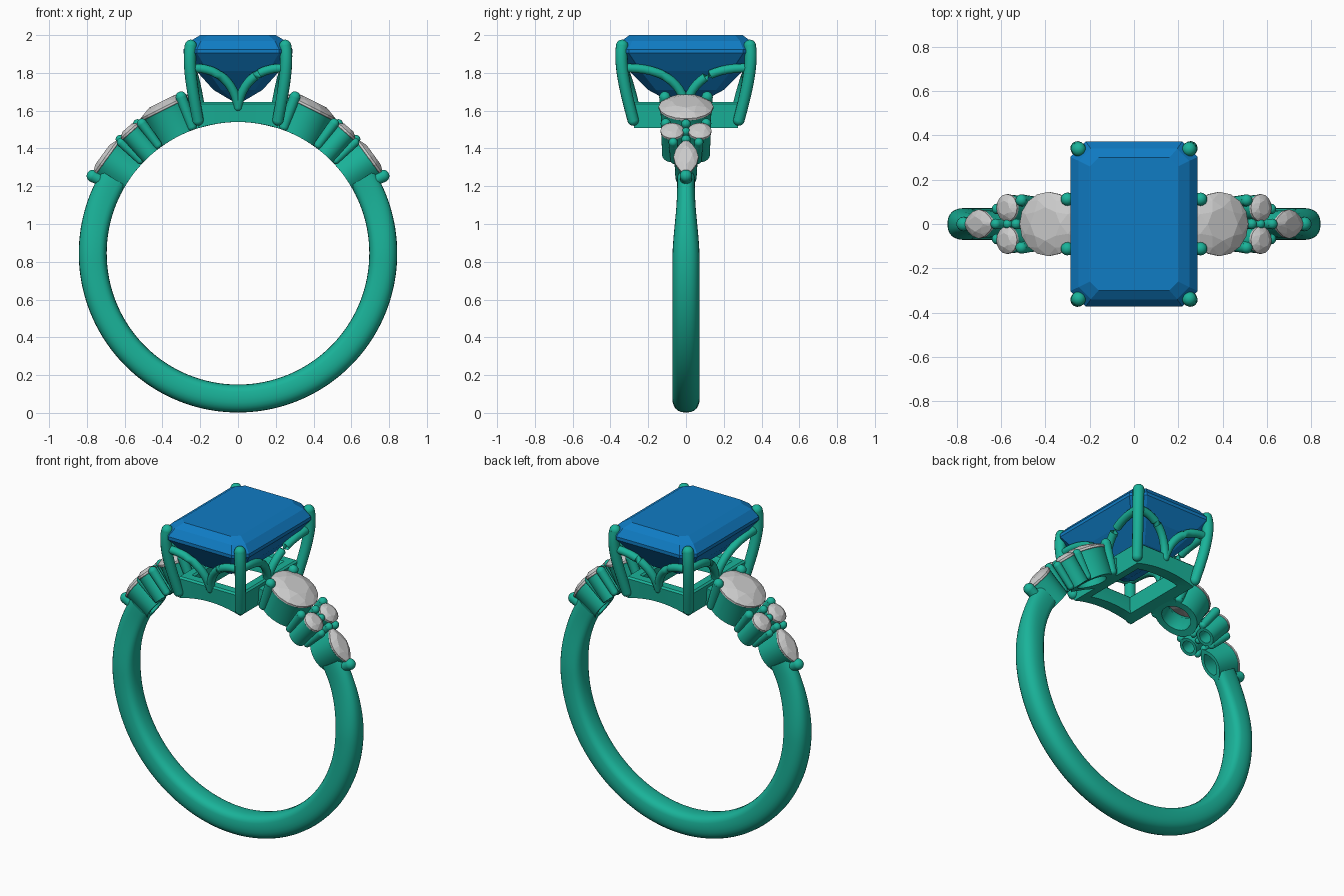
import bpy, bmesh
from math import sin, cos, pi, radians, hypot
from mathutils import Vector, Matrix
from mathutils.geometry import interpolate_bezier

if "Cube" in bpy.data.objects:
    bpy.data.objects.remove(bpy.data.objects["Cube"])

CZ, R_IN, R_OUT = 0.845, 0.695, 0.843     # ring centre height, inner and outer radius


def material(name, col):
    m = bpy.data.materials.new(name)
    m.diffuse_color = (*col, 1)
    m.use_nodes = True
    m.node_tree.nodes["Principled BSDF"].inputs["Base Color"].default_value = m.diffuse_color
    return m


METAL = material("green_metal", (0.01, 0.45, 0.32))
BLUE = material("blue_gem", (0.005, 0.20, 0.55))


def finish(bm, name, mat=None, smooth=True, clamp=False):
    if clamp:                              # keep the finger hole perfectly round
        for v in bm.verts:
            d = hypot(v.co.x, v.co.z - CZ)
            if 0 < d < R_IN:
                v.co.x *= R_IN / d
                v.co.z = CZ + (v.co.z - CZ) * R_IN / d
    bmesh.ops.recalc_face_normals(bm, faces=bm.faces)
    me = bpy.data.meshes.new(name)
    bm.to_mesh(me)
    bm.free()
    ob = bpy.data.objects.new(name, me)
    bpy.context.collection.objects.link(ob)
    if mat:
        me.materials.append(mat)
    if smooth:
        bpy.ops.object.select_all(action='DESELECT')
        ob.select_set(True)
        bpy.context.view_layer.objects.active = ob
        bpy.ops.object.shade_smooth_by_angle(angle=radians(40))
    return ob


def skin(bm, loops, closed=False, caps=True):
    """Join matching vertex loops with quads."""
    rings = [[bm.verts.new(p) for p in lp] for lp in loops]
    n = len(rings[0])
    pairs = list(zip(rings, rings[1:])) + ([(rings[-1], rings[0])] if closed else [])
    for a, b in pairs:
        for i in range(n):
            j = (i + 1) % n
            bm.faces.new((a[i], a[j], b[j], b[i]))
    if caps and not closed:
        bm.faces.new(rings[0])
        bm.faces.new(rings[-1])


def rod(bm, pts, r0, r1=None, seg=14):
    """Round rod along points, with ball ends."""
    pts = [Vector(p) for p in pts]
    r1 = r1 or r0
    loops = []
    for i, p in enumerate(pts):
        t = (pts[min(i + 1, len(pts) - 1)] - pts[max(i - 1, 0)]).normalized()
        a = t.cross(Vector((0.31, 0.9, 0.2)) if abs(t.z) > 0.5 else Vector((0, 0, 1))).normalized()
        b = t.cross(a)
        r = r0 + (r1 - r0) * i / (len(pts) - 1)
        loops.append([p + (a * cos(2 * pi * k / seg) + b * sin(2 * pi * k / seg)) * r for k in range(seg)])
    skin(bm, loops)
    for p, r in ((pts[0], r0), (pts[-1], r1)):
        bmesh.ops.create_uvsphere(bm, u_segments=seg, v_segments=10, radius=r, matrix=Matrix.Translation(p))


def bez(*p, n=14):
    return interpolate_bezier(*[Vector(q) for q in p], n)


def place(deg, y, r):
    """Local frame on the ring: z points outward, x along the band."""
    return (Matrix.Translation((0, 0, CZ)) @ Matrix.Rotation(radians(deg), 4, 'Y')
            @ Matrix.Translation((0, y, r)))


def gem(loops, name, mat=None):
    """Faceted stone as the hull of its facet corners."""
    bm = bmesh.new()
    for p in loops:
        bm.verts.new(p)
    bmesh.ops.convex_hull(bm, input=bm.verts)
    bmesh.ops.dissolve_limit(bm, angle_limit=radians(1.5), verts=bm.verts, edges=bm.edges)
    finish(bm, name, mat, smooth=False)


def outline(kind, a, b, t):
    if kind == "round":
        return a * cos(t), b * sin(t)
    return a * cos(t), b * sin(t) * abs(sin(t))


# shank: swept rounded section, slimmer towards the shoulders
bm = bmesh.new()
loops = []
N = 110
for i in range(N + 1):
    th = radians(59 + (360 - 118) * i / N)
    up = max(0.0, min(1.0, (cos(th) + 0.05) / 0.5))
    w = 0.072 - 0.025 * up * up * (3 - 2 * up)
    rm, rh = (R_IN + R_OUT) / 2, (R_OUT - R_IN) / 2
    lp = []
    for k in range(24):
        t = 2 * pi * k / 24
        c, s = cos(t), sin(t)
        e = 0.55 if c < 0 else 0.9        # flatter on the finger side
        rr = rm + rh * (abs(c) ** e) * (1 if c > 0 else -1)
        lp.append((rr * sin(th), w * abs(s) ** 0.8 * (1 if s > 0 else -1), CZ + rr * cos(th)))
    loops.append(lp)
skin(bm, loops)
finish(bm, "shank", METAL)

# centre stone: step-cut rectangle with clipped corners
pts = []
for hx, hy, c, z in ((.20, .30, .04, 2.0), (.25, .34, .055, 1.97), (.288, .373, .07, 1.925), (.288, .373, .07, 1.905),
                     (.22, .30, .06, 1.81), (.13, .20, .04, 1.71), (.02, .08, .01, 1.645)):
    for sx in (-1, 1):
        for sy in (-1, 1):
            pts += [(sx * hx, sy * (hy - c), z), (sx * (hx - c), sy * hy, z)]
gem(pts, "centre_stone", BLUE)

# four corner claws
bm = bmesh.new()
for sx in (-1, 1):
    for sy in (-1, 1):
        rod(bm, bez((sx * .212, sy * .28, 1.55), (sx * .235, sy * .315, 1.68),
                    (sx * .268, sy * .355, 1.84), (sx * .25, sy * .338, 1.943)), 0.030, 0.033)
finish(bm, "centre_claws", METAL)

# gallery ribs falling from each claw to the middle of each side
bm = bmesh.new()
for sx in (-1, 1):
    for sy in (-1, 1):
        p = (sx * .245, sy * .33, 1.825)
        rod(bm, bez(p, (sx * .12, sy * .335, 1.83), (sx * .02, sy * .30, 1.76), (0, sy * .27, 1.62)), 0.024)
        rod(bm, bez(p, (sx * .25, sy * .17, 1.83), (sx * .225, sy * .03, 1.78), (sx * .2, 0, 1.62)), 0.024)
finish(bm, "gallery_ribs", METAL)

# base rail: rectangular frame under the centre stone, hollow in the middle
bm = bmesh.new()


def frame(hx, hy, z):
    n = 10
    c = [(-hx, -hy), (hx, -hy), (hx, hy), (-hx, hy)]
    return [(c[k][0] + (c[(k + 1) % 4][0] - c[k][0]) * i / n,
             c[k][1] + (c[(k + 1) % 4][1] - c[k][1]) * i / n, z) for k in range(4) for i in range(n)]


skin(bm, [frame(.205, .275, 1.50), frame(.215, .285, 1.635), frame(.205, .275, 1.645),
          frame(.16, .225, 1.645), frame(.15, .215, 1.635), frame(.14, .205, 1.50)], closed=True)
finish(bm, "base_rail", METAL, clamp=True)

# shoulder stones: kind, angle, y, half length, half width
STONES = [("round", 26.5, 0, .145, .145), ("round", 41.5, .073, .062, .062),
          ("round", 41.5, -.073, .062, .062), ("marquise", 54, 0, .118, .066)]
# bead prongs: angle, y, tip radius from centre, bead size, mirrored in y
BEADS = [(20, .112, .895, .030, 1), (36.5, .107, .868, .027, 1), (37.8, 0, .88, .024, 0),
         (41.5, 0, .872, .022, 0), (46, 0, .88, .024, 0), (46.5, .068, .865, .024, 1), (62, 0, .888, .033, 0)]

for side, label in ((-1, "left"), (1, "right")):
    bm = bmesh.new()
    for idx, (kind, deg, y, a, b) in enumerate(STONES):
        M = place(side * deg, y, 0.862)
        # open cup below the stone
        loops = []
        for s, z in ((.86, -.20), (.93, -.03), (.96, -.008), (.86, -.008), (.62, -.06), (.58, -.20)):
            loops.append([M @ Vector((*outline(kind, a * s, b * s, 2 * pi * k / 40), z)) for k in range(40)])
        skin(bm, loops, closed=True)
        # faceted stone
        pts = []
        h = b ** 0.5 * 0.1
        for s, z, n, off in ((.52, h, 8, 0), (.80, h * .62, 8, .5), (1, .006, 16, 0), (1, -.006, 16, 0),
                             (.6, -.032, 8, .5), (.1, -.07, 8, 0)):
            pts += [M @ Vector((*outline(kind, a * s, b * s, 2 * pi * (k + off) / n), z)) for k in range(n)]
        gem(pts, f"{label}_{kind}_stone_{idx + 1}")
    finish(bm, f"{label}_stone_cups", METAL, clamp=True)

    bm = bmesh.new()
    for deg, y, r, size, mir in BEADS:
        for sy in ((-1, 1) if mir else (1,)):
            top = place(side * deg, sy * y, r - size * .5).translation
            low = place(side * deg, sy * y * .9, .78 if deg > 60 else .715).translation
            rod(bm, [low, (low + top) / 2, top], size * .85, size)
    # solid bridge joining cup and base rail
    skin(bm, [[place(side * d, yy, rr).translation for yy, rr in
               ((-.10, .69), (-.10, .80), (.10, .80), (.10, .69))] for d in (13, 15, 17, 19)])
    finish(bm, f"{label}_bead_prongs", METAL, clamp=True)
